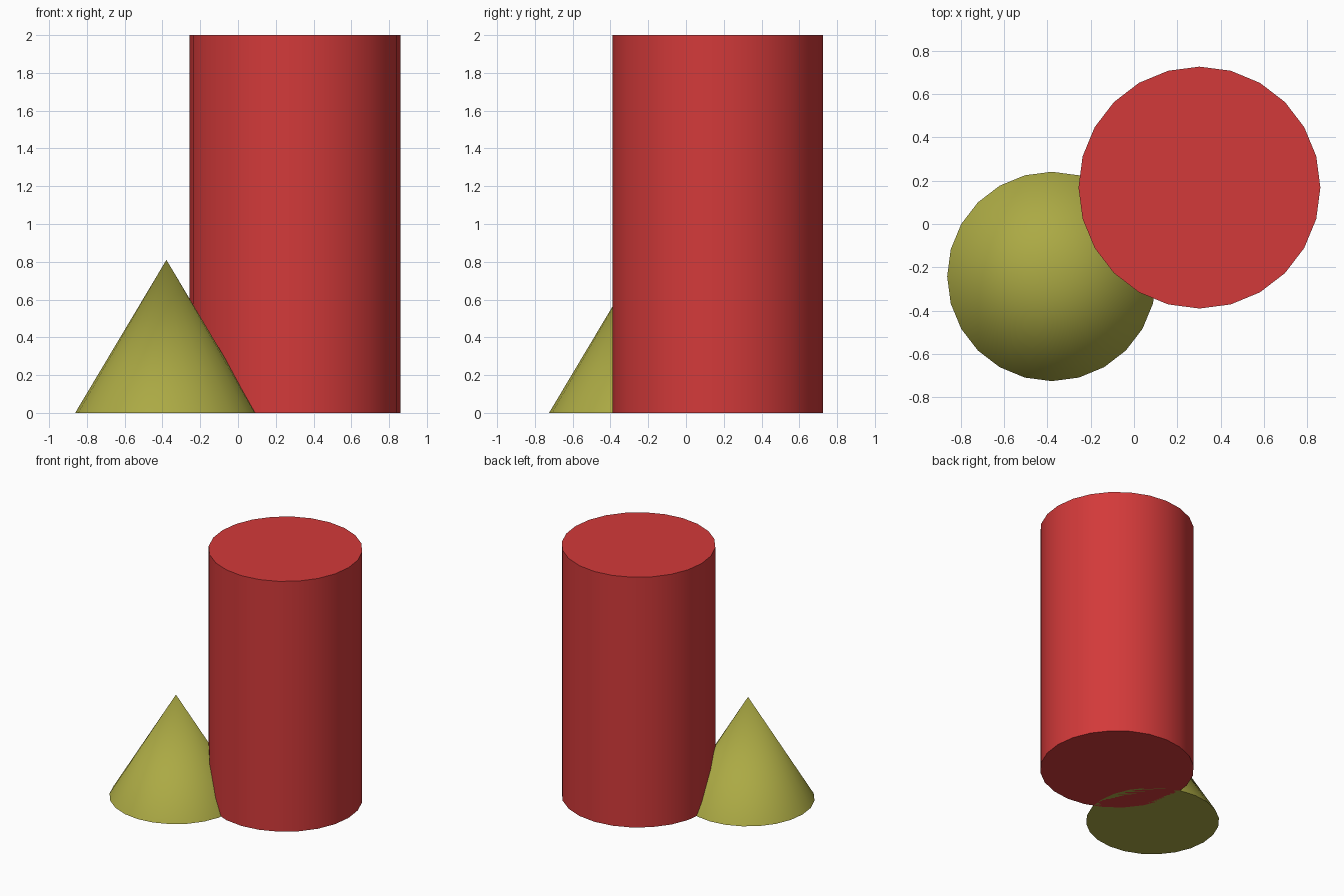
import bpy
import math

cube = bpy.data.objects.get("Cube")
if cube:
    bpy.data.objects.remove(cube, do_unlink=True)

SIDES = 24


def make_material(name, rgb):
    mat = bpy.data.materials.new(name)
    mat.use_nodes = True
    color = (*rgb, 1.0)
    mat.diffuse_color = color
    mat.node_tree.nodes["Principled BSDF"].inputs["Base Color"].default_value = color
    return mat


def add_solid(name, mat, center, bottom_radius, top_radius, height):
    """Upright cone or cylinder standing on the ground."""
    bpy.ops.mesh.primitive_cone_add(
        vertices=SIDES, radius1=bottom_radius, radius2=top_radius,
        depth=height, location=(*center, height / 2))
    obj = bpy.context.object
    obj.name = name
    obj.data.materials.append(mat)
    bpy.ops.object.shade_smooth_by_angle(angle=math.radians(30))
    return obj


red = make_material("red", (0.65, 0.042, 0.042))
olive = make_material("olive_yellow", (0.41, 0.40, 0.058))

# Tall column
add_solid("tall_cylinder", red, (0.302, 0.168), 0.558, 0.558, 2.0)

# Small cone cutting into the column's side
add_solid("small_cone", olive, (-0.379, -0.242), 0.483, 0.0, 0.81)
